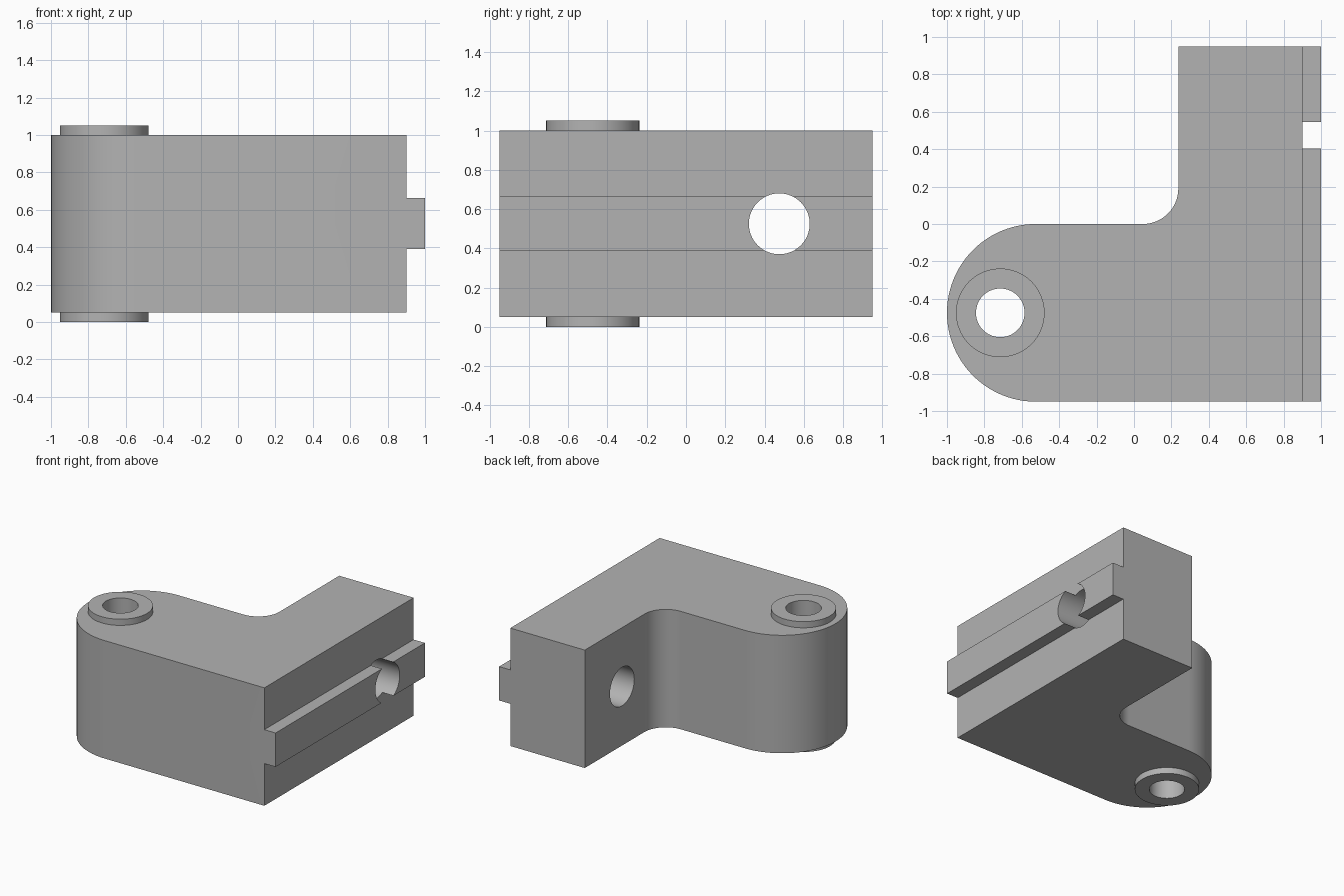
import bpy, bmesh
from math import cos, sin, pi, radians
from mathutils import Matrix

if "Cube" in bpy.data.objects:
    bpy.data.objects.remove(bpy.data.objects["Cube"])

grey = bpy.data.materials.new("machined grey")
grey.use_nodes = True
grey.diffuse_color = (0.45, 0.45, 0.45, 1)
grey.node_tree.nodes["Principled BSDF"].inputs["Base Color"].default_value = grey.diffuse_color

BOTTOM, TOP, LIP = 0.05, 1.0, 0.05
MID = (BOTTOM + TOP) / 2
PIN = (-0.715, -0.475)


def finish(name, bm):
    bmesh.ops.recalc_face_normals(bm, faces=bm.faces)
    mesh = bpy.data.meshes.new(name)
    bm.to_mesh(mesh)
    bm.free()
    mesh.materials.append(grey)
    obj = bpy.data.objects.new(name, mesh)
    bpy.context.collection.objects.link(obj)
    return obj


def prism(name, outline, z0, z1):
    bm = bmesh.new()
    face = bm.faces.new([bm.verts.new((x, y, z0)) for x, y in outline])
    new = bmesh.ops.extrude_face_region(bm, geom=[face])["geom"]
    bmesh.ops.translate(bm, vec=(0, 0, z1 - z0),
                        verts=[v for v in new if isinstance(v, bmesh.types.BMVert)])
    return finish(name, bm)


def cylinder(name, centre, radius, depth, turn=0.0):
    bm = bmesh.new()
    bmesh.ops.create_cone(bm, cap_ends=True, segments=64, radius1=radius, radius2=radius,
                          depth=depth,
                          matrix=Matrix.Translation(centre) @ Matrix.Rotation(turn, 4, "Y"))
    return finish(name, bm)


def arc(cx, cy, r, start, end, steps):
    angles = [radians(start + (end - start) * i / steps) for i in range(steps + 1)]
    return [(cx + r * cos(a), cy + r * sin(a)) for a in angles]


def combine(target, tool, operation):
    mod = target.modifiers.new(operation.lower(), "BOOLEAN")
    mod.operation, mod.solver, mod.object = operation, "EXACT", tool
    bpy.context.view_layer.objects.active = target
    bpy.ops.object.modifier_apply(modifier=mod.name)
    bpy.data.objects.remove(tool)


# L-shaped block: rounded end on the right, filleted inner corner
outline = [(0.9, -0.95), (0.9, 0.95), (0.237, 0.95)]
outline += arc(0.047, 0.19, 0.19, 0, -90, 16)
outline += arc(-0.525, -0.475, 0.475, 90, 270, 48)
body = prism("bracket_body", outline, BOTTOM, TOP)

# Tongue along the flat side
tongue = prism("tongue", [(0.8, -0.95), (1, -0.95), (1, 0.95), (0.8, 0.95)], 0.39, 0.663)
combine(body, tongue, "UNION")

# Raised collars above and below, and the pin hole through them
boss = cylinder("pin_collars", (*PIN, MID), 0.237, TOP - BOTTOM + 2 * LIP)
combine(body, boss, "UNION")
combine(body, cylinder("pin_bore", (*PIN, MID), 0.13, 2), "DIFFERENCE")

# Cross hole through the arm and the tongue
combine(body, cylinder("cross_bore", (0.6, 0.475, MID), 0.155, 1.2, pi / 2), "DIFFERENCE")

# Smooth curved walls with crisp edges
bpy.ops.object.select_all(action="DESELECT")
body.select_set(True)
bpy.context.view_layer.objects.active = body
bpy.ops.object.shade_smooth_by_angle(angle=radians(30))
